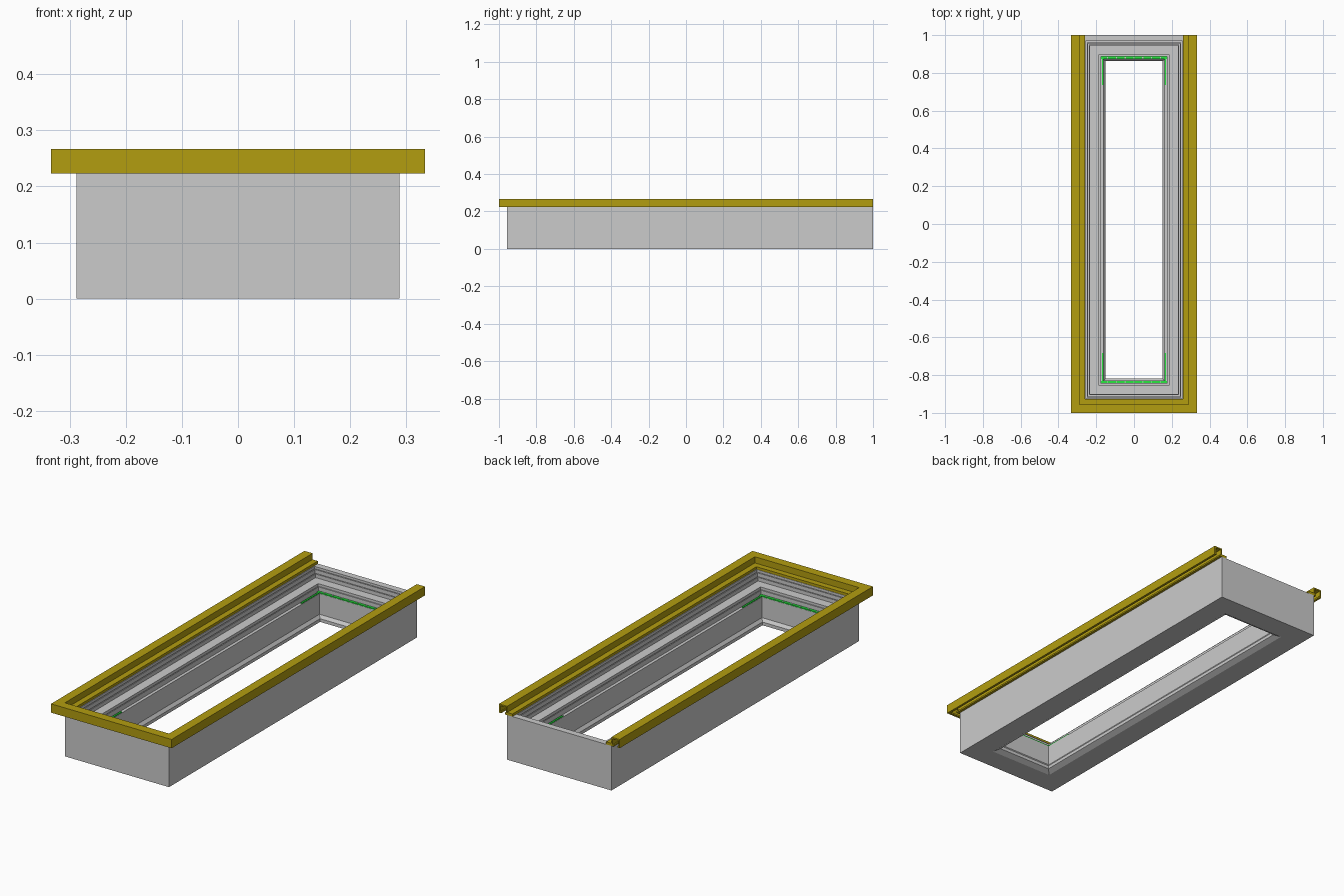
import bpy, bmesh

if "Cube" in bpy.data.objects:
    bpy.data.objects.remove(bpy.data.objects["Cube"])


def material(name, rgb):
    m = bpy.data.materials.new(name)
    m.diffuse_color = (*rgb, 1)
    m.use_nodes = True
    m.node_tree.nodes["Principled BSDF"].inputs["Base Color"].default_value = m.diffuse_color
    return m


def sweep(name, profile, outer, closed, mat=None):
    """Mitred sweep of an (inset, z) profile round a rectangle x0,y0,x1,y1.
    An open sweep leaves out the back side and ends flush at y1."""
    x, y0, y1 = outer
    bm = bmesh.new()
    rings = []
    for k in range(4):
        ring = []
        for d, z in profile:
            back = y1 - d if closed else y1
            px, py = [(-x + d, back), (-x + d, y0 + d), (x - d, y0 + d), (x - d, back)][k]
            ring.append(bm.verts.new((px, py, z)))
        rings.append(ring)
    n = len(profile)
    for k in range(4 if closed else 3):
        a, b = rings[k], rings[(k + 1) % 4]
        for i in range(n):
            j = (i + 1) % n
            bm.faces.new((a[i], b[i], b[j], a[j]))
    if not closed:
        bm.faces.new(rings[0])
        bm.faces.new(rings[3])
    return finish(name, bm, mat)


def finish(name, bm, mat=None):
    bmesh.ops.recalc_face_normals(bm, faces=bm.faces)
    me = bpy.data.meshes.new(name)
    bm.to_mesh(me)
    bm.free()
    ob = bpy.data.objects.new(name, me)
    bpy.context.collection.objects.link(ob)
    if mat:
        me.materials.append(mat)
    return ob


def add_box(bm, x0, x1, y0, y1, z0, z1):
    vs = bmesh.ops.create_cube(bm, size=1)["verts"]
    for v in vs:
        v.co = ((x0 + x1) / 2 + v.co.x * (x1 - x0),
                (y0 + y1) / 2 + v.co.y * (y1 - y0),
                (z0 + z1) / 2 + v.co.z * (z1 - z0))


yellow = material("yellow_trim", (0.45, 0.34, 0.005))
green = material("green_hardware", (0.02, 0.8, 0.05))
BODY = (0.288, -0.956, 1.0)

# Main casing: stepped inner wall with grooves and a sloping sill
casing = [
    (0, 0), (0, 0.223), (0.032, 0.223), (0.032, 0.205), (0.038, 0.205),
    (0.038, 0.215), (0.044, 0.215), (0.044, 0.190), (0.050, 0.190),
    (0.050, 0.200), (0.056, 0.200), (0.056, 0.182), (0.102, 0.182),
    (0.102, 0.165), (0.107, 0.165), (0.107, 0.172), (0.112, 0.172),
    (0.112, 0.148), (0.127, 0.148), (0.127, 0.045), (0.138, 0.030),
    (0.138, 0.014), (0.112, 0.0),
]
sweep("casing", casing, BODY, True)

# Yellow trim: hollow stepped channel on three sides, slotted underneath
trim = [
    (0, 0.223), (0, 0.267), (0.045, 0.267), (0.045, 0.236), (0.074, 0.236),
    (0.074, 0.223), (0.032, 0.223), (0.032, 0.231), (0.038, 0.231),
    (0.038, 0.260), (0.007, 0.260), (0.007, 0.231), (0.012, 0.231), (0.012, 0.223),
]
sweep("trim_channel", trim, (0.333, -1.0, 1.0), False, yellow)

# Green corner hardware on the inner ledge, at both ends
bm = bmesh.new()
screws = bmesh.new()
XO = BODY[0] - 0.113
for edge, s, leg in ((1.0 - 0.113, -1, 0.15), (-0.956 + 0.113, 1, 0.16)):
    ya, yb = sorted((edge, edge + s * 0.013))
    add_box(bm, -XO, XO, ya, yb, 0.146, 0.153)
    yc, yd = sorted((edge + s * 0.013, edge + s * leg))
    for side in (-1, 1):
        xa, xb = sorted((side * (XO - 0.005), side * (XO - 0.013)))
        add_box(bm, xa, xb, yc, yd, 0.146, 0.153)
    # small fixings along the strip
    for i in range(7):
        cx, cy = -0.14 + i * 0.28 / 6, edge + s * 0.0065
        add_box(screws, cx - 0.003, cx + 0.003, cy - 0.003, cy + 0.003, 0.150, 0.1545)
finish("corner_strips", bm, green)
finish("strip_fixings", screws)
